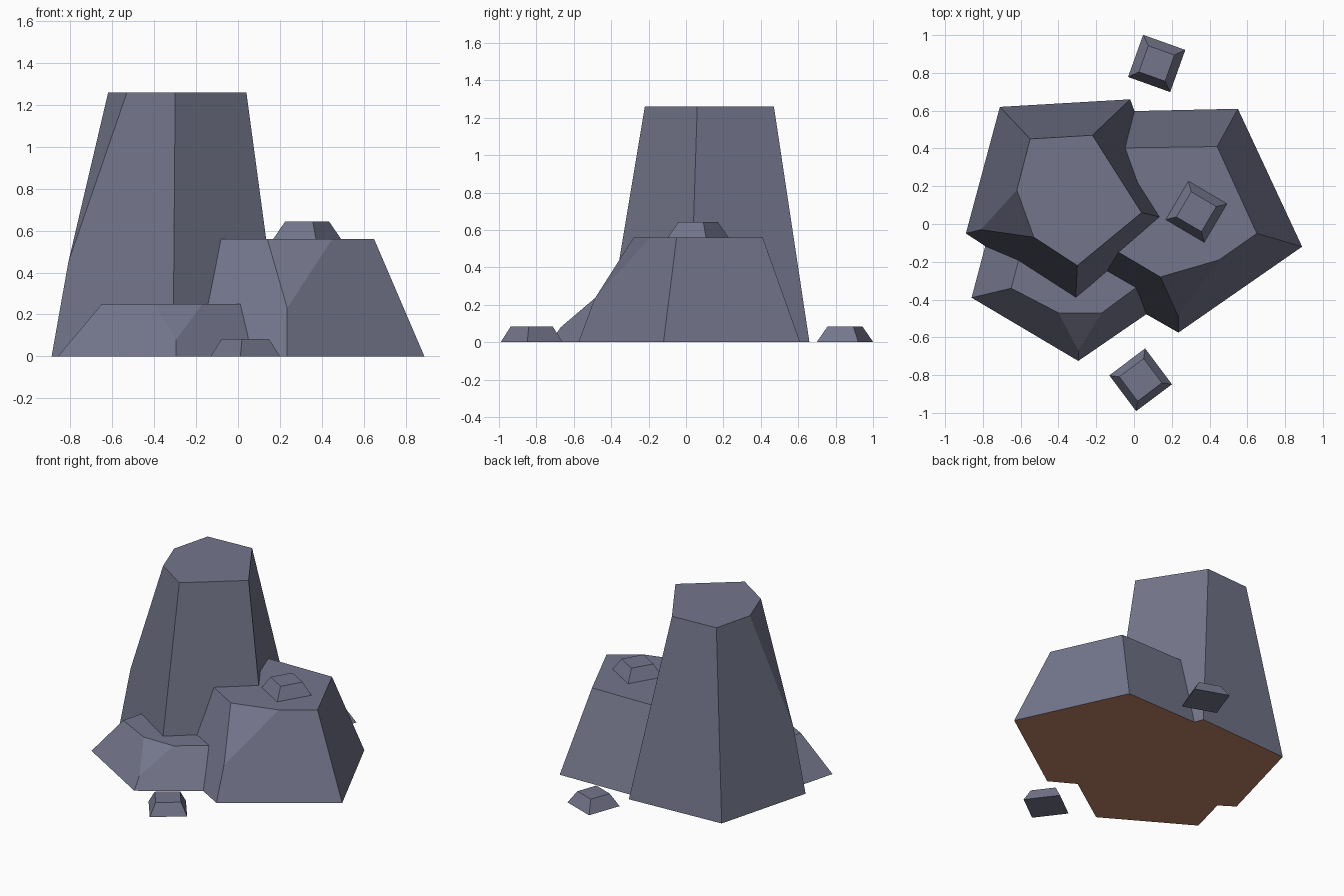
import bpy, bmesh, math
from mathutils import Matrix, Vector

cube = bpy.data.objects.get("Cube")
if cube:
    bpy.data.objects.remove(cube)


def material(name, rgb):
    mat = bpy.data.materials.new(name)
    mat.use_nodes = True
    mat.diffuse_color = (*rgb, 1)
    mat.node_tree.nodes["Principled BSDF"].inputs["Base Color"].default_value = (*rgb, 1)
    return mat


STONE = material("blue_grey_stone", (0.175, 0.182, 0.262))
EARTH = material("brown_earth", (0.53, 0.23, 0.13))


def finish(name, bm, mats):
    bmesh.ops.recalc_face_normals(bm, faces=bm.faces)
    if len(mats) > 1:  # the underside takes the second colour
        for face in bm.faces:
            face.normal_update()
            if face.normal.z < -0.9:
                face.material_index = 1
    mesh = bpy.data.meshes.new(name)
    bm.to_mesh(mesh)
    bm.free()
    for mat in mats:
        mesh.materials.append(mat)
    obj = bpy.data.objects.new(name, mesh)
    bpy.context.collection.objects.link(obj)
    return obj


def rock(name, base, top, height, chamfer, apex):
    """Tapered prism; the corner numbered chamfer is cut by a triangle
    that runs from two top points down to apex."""
    bm = bmesh.new()
    count = len(base)
    low = [bm.verts.new((x, y, 0)) for x, y in base]
    high = [bm.verts.new((x, y, height)) for x, y in top]
    tip = bm.verts.new(apex)
    first = [i if i <= chamfer else i + 1 for i in range(count)]
    last = [i if i < chamfer else i + 1 for i in range(count)]
    for i in range(count):
        j = (i + 1) % count
        ring = [low[i], low[j]]
        if j == chamfer:
            ring.append(tip)
        ring += [high[first[j]], high[last[i]]]
        if i == chamfer:
            ring.append(tip)
        bm.faces.new(ring)
    bm.faces.new((tip, high[chamfer + 1], high[chamfer]))
    bm.faces.new(high)
    bm.faces.new(low[::-1])
    return finish(name, bm, [STONE, EARTH])


def pebble(name, centre, angle, taper, height=0.083, side=0.237):
    """Square block with a narrower top."""
    bm = bmesh.new()
    bmesh.ops.create_cone(bm, cap_ends=True, segments=4, depth=height,
                          radius1=side / math.sqrt(2),
                          radius2=side * taper / math.sqrt(2))
    # the primitive has its corners on the axes
    turn = Matrix.Rotation(math.radians(angle + 45), 4, "Z")
    shift = Matrix.Translation(Vector(centre) + Vector((0, 0, height / 2)))
    bmesh.ops.transform(bm, matrix=shift @ turn, verts=bm.verts)
    return finish(name, bm, [STONE])


# Tall rock at the back
rock("tall_rock",
     [(-0.71, 0.62), (-0.89, -0.05), (-0.31, -0.43), (0.21, 0.02), (-0.02, 0.66)],
     [(-0.55, 0.45), (-0.62, 0.18), (-0.53, -0.07), (-0.30, -0.22),
      (0.04, 0.06), (-0.22, 0.47)],
     1.26, 1, (-0.81, -0.03, 0.45))

# Broad rock on the left
rock("broad_rock",
     [(0.55, 0.61), (-0.35, 0.59), (-0.35, -0.24), (0.235, -0.575), (0.89, -0.12)],
     [(0.44, 0.41), (-0.25, 0.40), (-0.25, -0.05), (0.14, -0.28),
      (0.45, -0.19), (0.65, -0.05)],
     0.56, 3, (0.235, -0.49, 0.23))

# Low rock in front
rock("low_rock",
     [(-0.73, 0.10), (-0.86, -0.39), (-0.295, -0.725), (0.20, -0.385), (0.05, 0.10)],
     [(-0.56, 0.0), (-0.65, -0.34), (-0.40, -0.47), (-0.17, -0.47),
      (0.10, -0.27), (0.0, 0.0)],
     0.25, 2, (-0.295, -0.67, 0.08))

# Loose stones
pebble("front_pebble", (0.035, -0.825, 0), 36.9, 0.68)
pebble("back_pebble", (0.12, 0.85, 0), -19.7, 0.62)
pebble("upper_pebble", (0.33, 0.065, 0.56), -30.5, 0.65)
